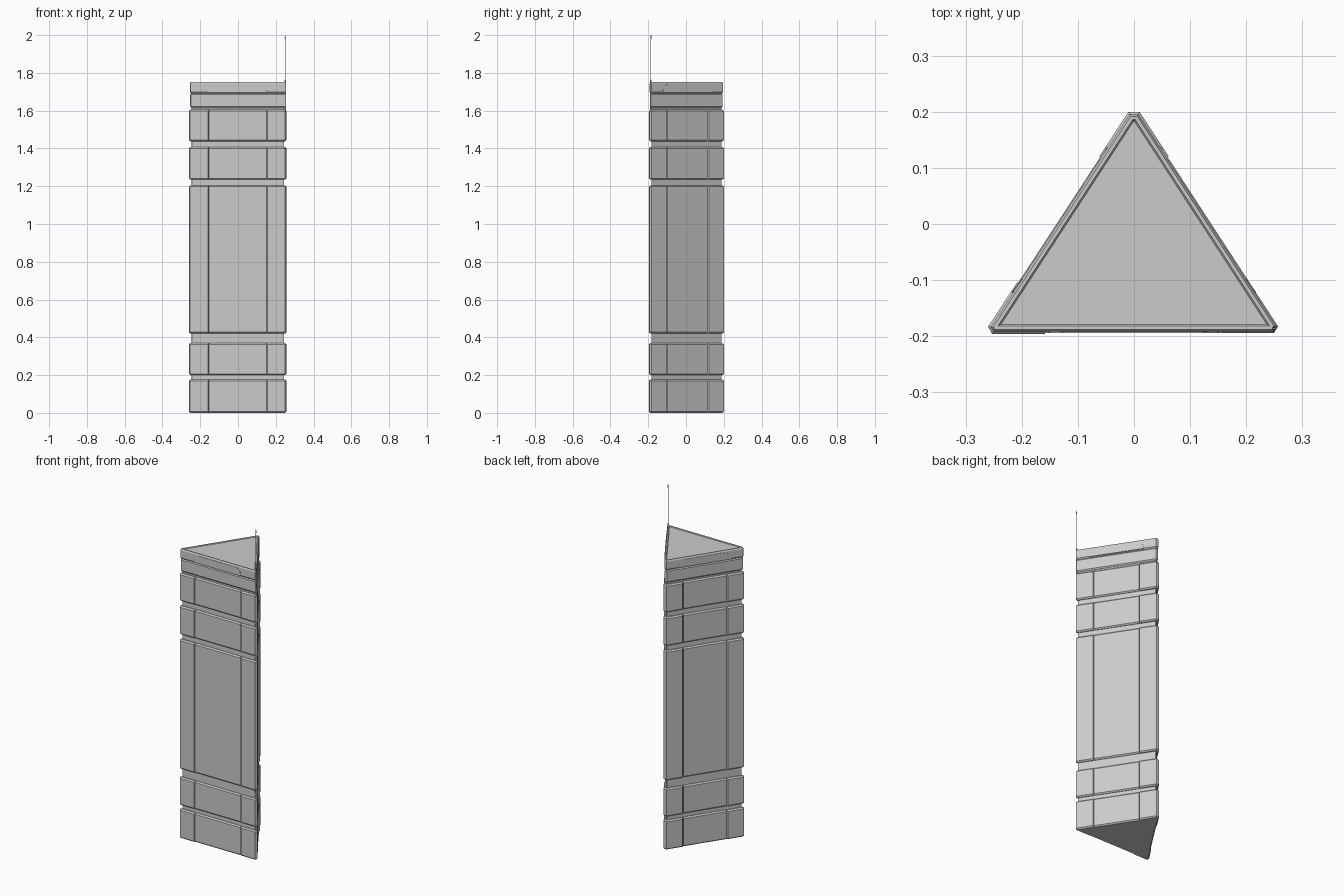
import bpy, bmesh, math
from mathutils import Vector

if "Cube" in bpy.data.objects:
    bpy.data.objects.remove(bpy.data.objects["Cube"])

# Outer plan: triangle with clipped corners, counter-clockwise from right front
PLAN = [Vector(p) for p in ((0.251, -0.196), (0.259, -0.182), (0.01, 0.2),
                            (-0.01, 0.2), (-0.26, -0.183), (-0.253, -0.196))]
CAP = 0.094      # length of corner guards along each face
CORE = 0.013     # depth of the grooves
SEGMENTS = [(0.0, 0.177), (0.2, 0.37), (0.42, 1.205), (1.235, 1.408), (1.438, 1.605)]


def inset(d):
    """Plan outline moved inward by d."""
    lines = []
    for i, a in enumerate(PLAN):
        t = (PLAN[(i + 1) % 6] - a).normalized()
        lines.append((a + Vector((-t.y, t.x)) * d, t))
    out = []
    for i in range(6):
        (p, t), (q, s) = lines[i - 1], lines[i]
        k = (q - p).cross(s) / t.cross(s)
        out.append(p + t * k)
    return out


def loft(name, rings):
    """Closed solid through a list of (z, outline) rings."""
    bm = bmesh.new()
    rows = [[bm.verts.new((p.x, p.y, z)) for p in pts] for z, pts in rings]
    n = len(rows[0])
    for lo, hi in zip(rows, rows[1:]):
        for j in range(n):
            k = (j + 1) % n
            bm.faces.new((lo[j], lo[k], hi[k], hi[j]))
    bm.faces.new(rows[0][::-1])
    bm.faces.new(rows[-1])
    bmesh.ops.recalc_face_normals(bm, faces=bm.faces)
    me = bpy.data.meshes.new(name)
    bm.to_mesh(me)
    bm.free()
    ob = bpy.data.objects.new(name, me)
    bpy.context.collection.objects.link(ob)
    return ob


def guard_outline(i, d):
    """Angled strip wrapping the corner between plan points i and i + 1."""
    strips = []
    for depth in (d, CORE + 0.004):
        p = inset(depth)
        a, b = p[i], p[i + 1]
        strips.append([a + (p[i - 1] - a).normalized() * CAP, a, b,
                       b + (p[(i + 2) % 6] - b).normalized() * CAP])
    return strips[0] + strips[1][::-1]


def plate_outline(i, d):
    """Flat strip on the long face between two corner guards."""
    row = []
    for depth in (d, CORE + 0.004):
        p = inset(depth)
        a, b = p[i], p[(i + 1) % 6]
        t = (b - a).normalized() * (CAP + 0.004)
        row.append([a + t, b - t])
    return row[0] + row[1][::-1]


def bevelled(name, z0, z1, outline, i, d):
    c = 0.007
    loft(name, [(z0, outline(i, d + c)), (z0 + c, outline(i, d)),
                (z1 - c, outline(i, d)), (z1, outline(i, d + c))])


# Inner column that shows in the grooves
loft("core_column", [(0.0, inset(CORE)), (1.7, inset(CORE))])

# Stacked armour: corner guards and face plates
for z0, z1 in SEGMENTS:
    for corner, i, d in (("right", 0, 0.002), ("back", 2, 0.0), ("left", 4, 0.0)):
        bevelled(f"{corner}_corner_guard", z0, z1, guard_outline, i, d)
    for face, i in (("right", 1), ("left", 3), ("front", 5)):
        bevelled(f"{face}_face_plate", z0, z1, plate_outline, i, 0.004)

# Upper collar and rimmed lid with a shallow recess
loft("upper_collar", [(1.615, inset(0.012)), (1.622, inset(0.006)),
                      (1.686, inset(0.006)), (1.692, inset(0.011))])
loft("lid", [(1.692, inset(0.01)), (1.699, inset(0.004)), (1.745, inset(0.004)),
             (1.753, inset(0.008)), (1.753, inset(0.014)), (1.749, inset(0.017))])

# Thin tapered trim on each face of the lid
for face, i in (("right", 1), ("left", 3), ("front", 5)):
    rings = []
    for z, half in ((1.696, 0.155), (1.722, 0.15), (1.742, 0.125)):
        pts = []
        for depth in (0.002, 0.006):
            p = inset(depth)
            a, b = p[i], p[(i + 1) % 6]
            mid, t = (a + b) / 2, (b - a).normalized() * half
            pts.append([mid - t, mid + t])
        rings.append((z, pts[0] + pts[1][::-1]))
    loft(f"{face}_lid_trim", rings)

# Whip antenna on the right front corner
ANT = Vector((0.25, -0.186))


def circle(r):
    return [ANT + Vector((math.cos(k * math.pi / 4), math.sin(k * math.pi / 4))) * r
            for k in range(8)]


loft("antenna", [(1.6, circle(0.004)), (1.76, circle(0.004)), (1.765, circle(0.002)),
                 (1.98, circle(0.0018)), (1.982, circle(0.003)), (2.0, circle(0.002))])
